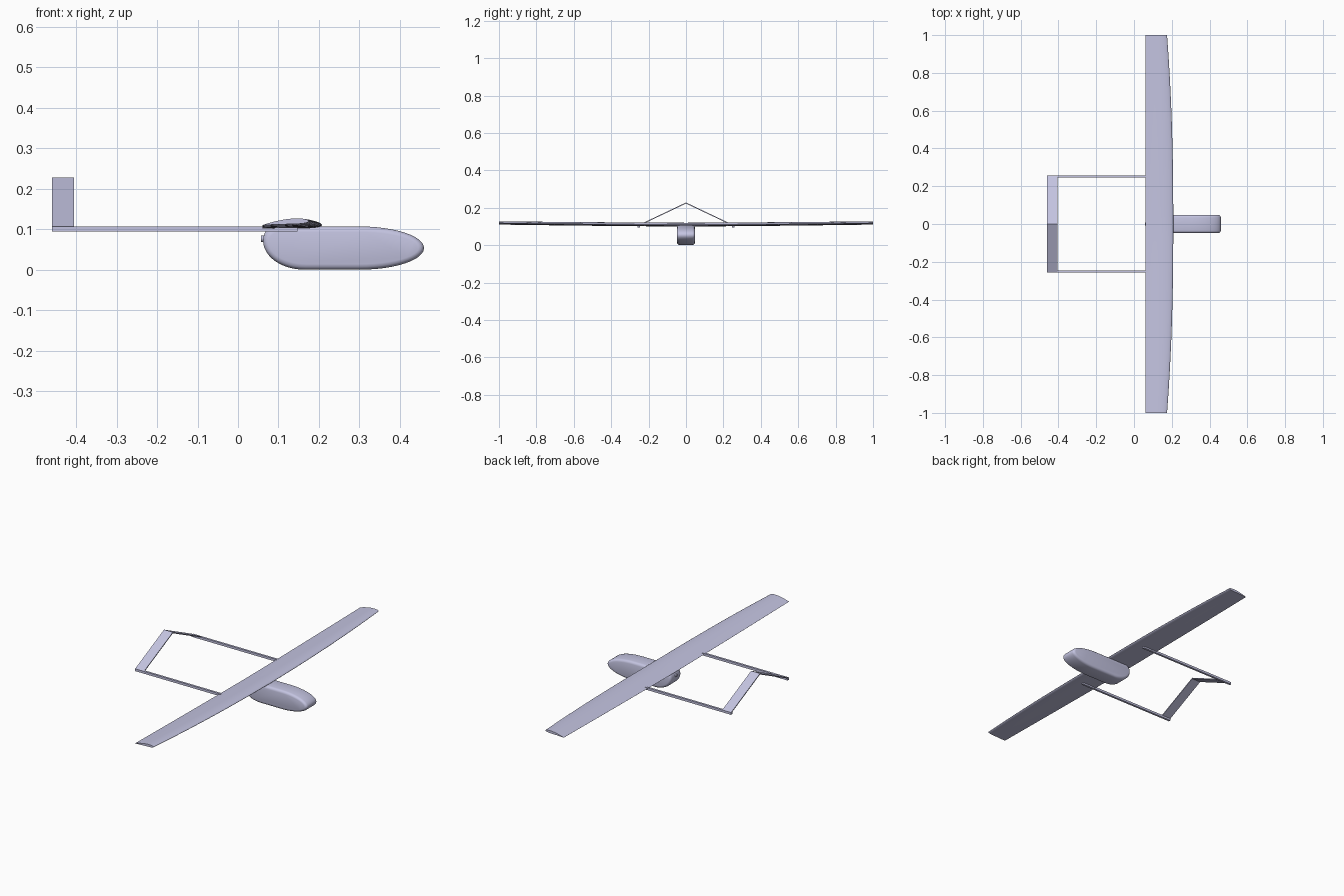
import bpy, bmesh
from math import sin, cos, pi, sqrt, radians

cube = bpy.data.objects.get("Cube")
if cube:
    bpy.data.objects.remove(cube, do_unlink=True)

paint = bpy.data.materials.new("pale lavender grey")
paint.use_nodes = True
colour = (0.55, 0.55, 0.75, 1)
paint.diffuse_color = colour
paint.node_tree.nodes["Principled BSDF"].inputs["Base Color"].default_value = colour


def finish(name, bm, smooth=None):
    bmesh.ops.recalc_face_normals(bm, faces=bm.faces)
    mesh = bpy.data.meshes.new(name)
    bm.to_mesh(mesh)
    bm.free()
    mesh.materials.append(paint)
    ob = bpy.data.objects.new(name, mesh)
    bpy.context.collection.objects.link(ob)
    if smooth:
        bpy.ops.object.select_all(action='DESELECT')
        ob.select_set(True)
        bpy.context.view_layer.objects.active = ob
        bpy.ops.object.shade_smooth_by_angle(angle=radians(smooth))
    return ob


def loft(name, rings, smooth=None):
    """Skin equal-sized closed rings and cap both ends."""
    bm = bmesh.new()
    loops = [[bm.verts.new(p) for p in ring] for ring in rings]
    n = len(loops[0])
    for a, b in zip(loops, loops[1:]):
        for i in range(n):
            j = (i + 1) % n
            bm.faces.new((a[i], a[j], b[j], b[i]))
    bm.faces.new(loops[0])
    bm.faces.new(loops[-1])
    return finish(name, bm, smooth)


def arc(cx, cz, rx, rz, start, end, steps):
    angles = [radians(start + (end - start) * i / steps) for i in range(steps + 1)]
    return [(cx + rx * cos(a), cz + rz * sin(a)) for a in angles]


# Fuselage pod: side outline with rounded edges
outline = (arc(0.30, 0.0535, 0.16, 0.0535, -90, 90, 24)
           + arc(0.09, 0.072, 0.028, 0.035, 90, 180, 6)
           + arc(0.165, 0.072, 0.103, 0.072, 180, 270, 12)[1:])
mid_x, mid_z, half_x, half_z, half_y, edge = 0.261, 0.0535, 0.199, 0.0535, 0.048, 0.014


def pod_ring(y, inset):
    sx, sz = 1 - inset / half_x, 1 - inset / half_z
    return [(mid_x + (x - mid_x) * sx, y, mid_z + (z - mid_z) * sz) for x, z in outline]


side = []
for k in range(4):
    t = k / 3 * pi / 2
    side.append((half_y - edge * (1 - cos(t)), edge * (1 - sin(t))))
rings = [pod_ring(-y, d) for y, d in side] + [pod_ring(y, d) for y, d in reversed(side)]
loft("fuselage_pod", rings, 35)

# Motor hub at the back of the pod
loft("motor_hub", [[(x, 0.008 * cos(a), 0.077 + 0.008 * sin(a))
                    for a in [2 * pi * i / 16 for i in range(16)]]
                   for x in (0.057, 0.09)], 40)


# Wing: cambered section, tapered leading edge, slight dihedral
def wing_ring(y):
    s = abs(y)
    lead, trail = 0.208 - 0.033 * s ** 2.3, 0.06
    chord = lead - trail
    rise = 0.010 * s ** 1.4
    steps = 14
    upper, lower = [], []
    for i in range(steps + 1):
        u = (1 - cos(pi * i / steps)) / 2
        thick = 0.6 * (0.2969 * sqrt(u) - 0.126 * u - 0.3516 * u ** 2
                       + 0.2843 * u ** 3 - 0.1015 * u ** 4)
        camber = 0.12 * u * (1 - u)
        x = lead - u * chord
        z = 0.100 + rise + 0.010 * (1 - u)
        upper.append((x, y, z + (camber + thick) * chord))
        lower.append((x, y, z + (camber - thick) * chord))
    return upper + lower[-1:0:-1]


loft("wing", [wing_ring(-1 + i / 10) for i in range(21)], 40)


# Tail booms and inverted V tail, one of each per side
def prism(name, section, x0, x1):
    return loft(name, [[(x, y, z) for y, z in section] for x in (x0, x1)])


for label, s in (("left", 1), ("right", -1)):
    prism(label + "_boom", [(s * y, z) for y, z in
          ((0.246, 0.094), (0.258, 0.094), (0.258, 0.107), (0.246, 0.107))], -0.46, 0.147)
    prism(label + "_tail_panel", [(s * y, z) for y, z in
          ((0, 0.222), (0, 0.228), (0.257, 0.106), (0.249, 0.104))], -0.46, -0.405)
